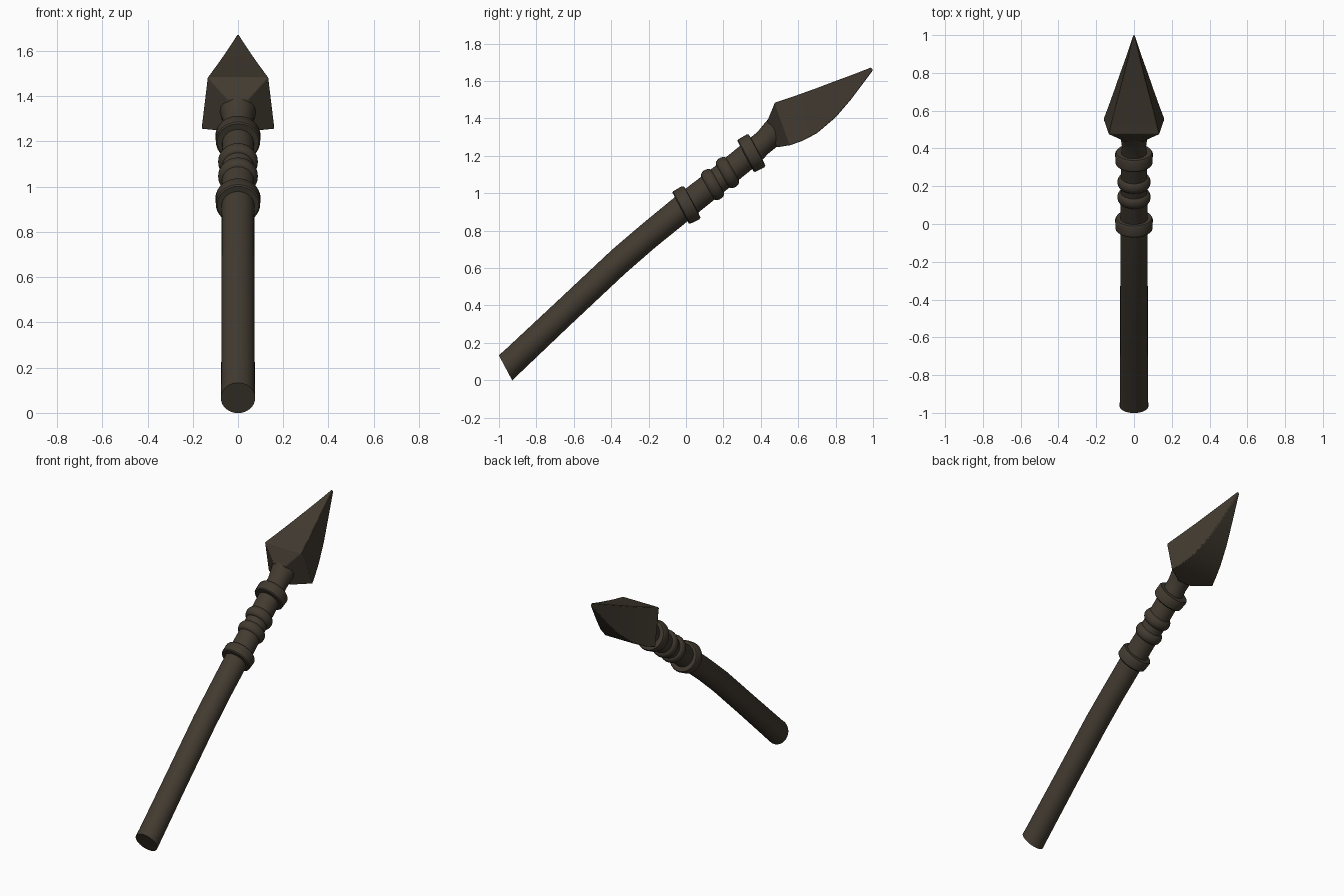
import bpy, bmesh, math
from mathutils import Vector

cube = bpy.data.objects.get("Cube")
if cube:
    bpy.data.objects.remove(cube, do_unlink=True)

mat = bpy.data.materials.new("dark_brown")
mat.use_nodes = True
colour = (0.054, 0.043, 0.030, 1)
mat.diffuse_color = colour
bsdf = mat.node_tree.nodes["Principled BSDF"]
bsdf.inputs["Base Color"].default_value = colour
bsdf.inputs["Roughness"].default_value = 0.9

# Every round section lies in a plane tilted to this direction
TILT = math.radians(28)
AXIS = Vector((0, math.cos(TILT), math.sin(TILT)))
UP = Vector((0, -math.sin(TILT), math.cos(TILT)))
SIDE = Vector((1, 0, 0))


def loft(name, rings, angle, bevel=0):
    """Bridge equal-sized rings of points and cap both ends."""
    bm = bmesh.new()
    loops = [[bm.verts.new(p) for p in ring] for ring in rings]
    n = len(loops[0])
    for a, b in zip(loops, loops[1:]):
        for i in range(n):
            j = (i + 1) % n
            bm.faces.new((a[i], a[j], b[j], b[i]))
    bm.faces.new(loops[0])
    bm.faces.new(loops[-1])
    bmesh.ops.recalc_face_normals(bm, faces=bm.faces)
    mesh = bpy.data.meshes.new(name)
    bm.to_mesh(mesh)
    bm.free()
    mesh.materials.append(mat)
    obj = bpy.data.objects.new(name, mesh)
    bpy.context.collection.objects.link(obj)
    if bevel:
        mod = obj.modifiers.new("soft_edges", "BEVEL")
        mod.width, mod.segments = bevel, 2
        mod.angle_limit = math.radians(25)
    bpy.ops.object.select_all(action="DESELECT")
    obj.select_set(True)
    bpy.context.view_layer.objects.active = obj
    bpy.ops.object.shade_smooth_by_angle(angle=math.radians(angle))
    return obj


def circle(centre, r, n=32):
    return [centre + r * (SIDE * math.cos(t) + UP * math.sin(t))
            for t in (2 * math.pi * i / n for i in range(n))]


def collar(name, y, z, profile):
    c = Vector((0, y, z))
    loft(name, [circle(c + AXIS * d, r) for d, r in profile], 40)


# Slightly bent shaft and neck: y, z, radius
shaft = [(-0.965, 0.066, 0.076), (-0.93, 0.098, 0.075), (-0.65, 0.362, 0.073),
         (-0.36, 0.634, 0.073), (-0.2, 0.772, 0.072), (0, 0.935, 0.073),
         (0.18, 1.076, 0.070), (0.35, 1.214, 0.070), (0.41, 1.268, 0.064),
         (0.45, 1.308, 0.070), (0.50, 1.345, 0.085)]
loft("shaft", [circle(Vector((0, y, z)), r) for y, z, r in shaft], 40)

# Wide collars and the narrower rings between them
band = [(-0.036, 0.066), (-0.036, 0.092), (-0.03, 0.098), (0.024, 0.1),
        (0.034, 0.094), (0.036, 0.066)]
collar("lower_collar", 0.003, 0.937, band)
collar("upper_collar", 0.35, 1.214, band)
ring = [(0.034 * math.sin(a), 0.064 + 0.024 * math.cos(a))
        for a in (math.radians(d) for d in range(-90, 91, 20))]
collar("lower_ring", 0.142, 1.046, ring)
collar("upper_ring", 0.222, 1.110, ring)

# Four-sided spearhead: top (y, z, half width), bottom (y, z, half width)
head = [((0.435, 1.385, 0.045), (0.485, 1.245, 0.05)),
        ((0.475, 1.484, 0.134), (0.555, 1.256, 0.162)),
        ((0.60, 1.526, 0.103), (0.62, 1.278, 0.137)),
        ((0.70, 1.562, 0.077), (0.70, 1.320, 0.108)),
        ((0.80, 1.600, 0.051), (0.80, 1.405, 0.073)),
        ((0.89, 1.633, 0.029), (0.88, 1.498, 0.044)),
        ((0.99, 1.672, 0.004), (1.0, 1.658, 0.004))]
loft("spearhead",
     [[(-a[2], a[0], a[1]), (a[2], a[0], a[1]),
       (b[2], b[0], b[1]), (-b[2], b[0], b[1])] for a, b in head],
     30, 0.008)
